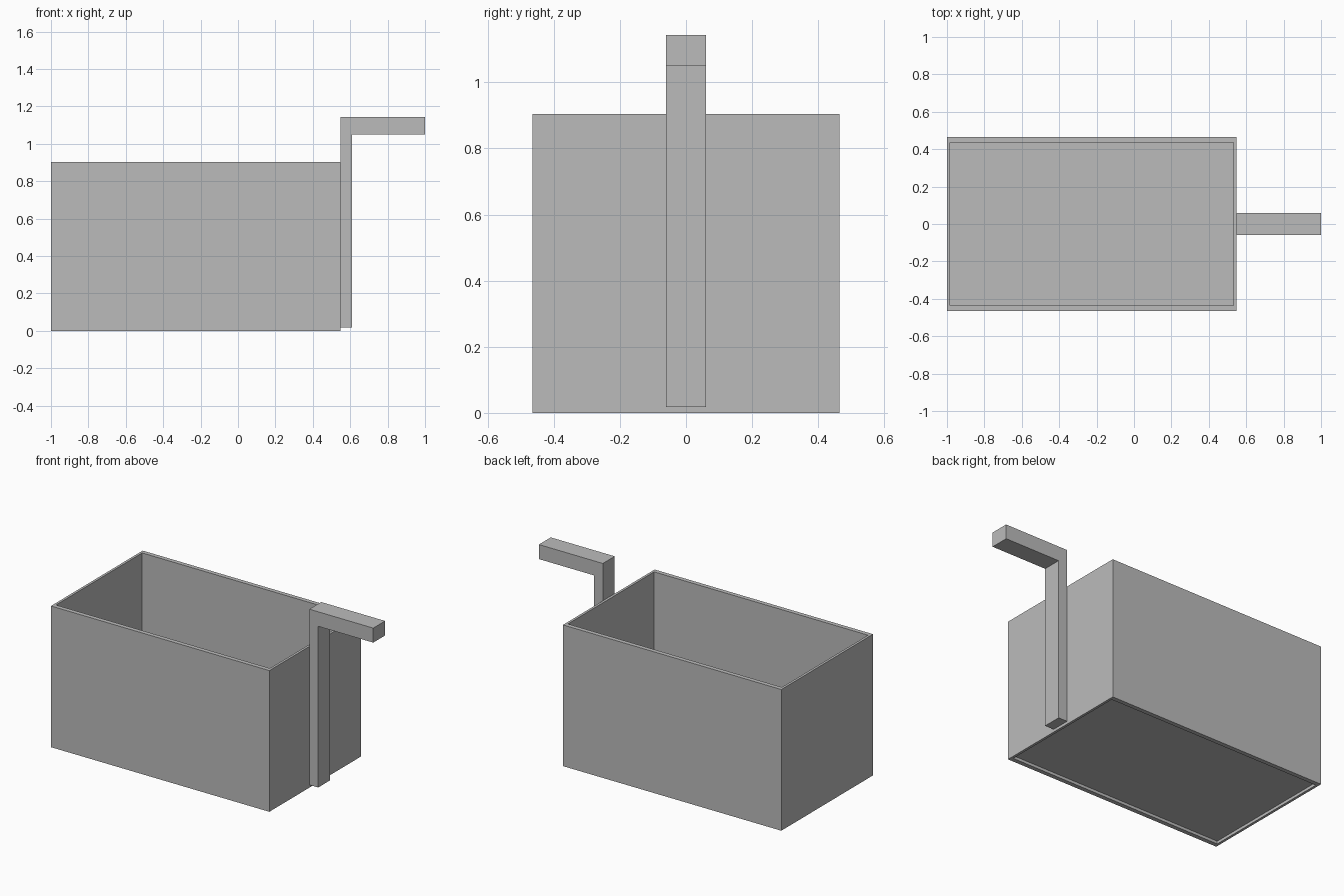
import bpy
import bmesh

if "Cube" in bpy.data.objects:
    bpy.data.objects.remove(bpy.data.objects["Cube"], do_unlink=True)

grey = bpy.data.materials.new("plain grey")
grey.use_nodes = True
grey.diffuse_color = (0.5, 0.5, 0.5, 1)
grey.node_tree.nodes["Principled BSDF"].inputs["Base Color"].default_value = grey.diffuse_color


def prism(name, outline, axis, start, end, hole=None):
    """Extrude an outline along axis (1 = y, 2 = z), with an optional matching hole."""
    bm = bmesh.new()

    def ring(points, level):
        return [bm.verts.new((a, level, b) if axis == 1 else (a, b, level)) for a, b in points]

    loops = [(ring(p, start), ring(p, end)) for p in (outline, hole) if p]
    n = len(outline)
    for low, high in loops:
        for i in range(n):
            j = (i + 1) % n
            bm.faces.new((low[i], low[j], high[j], high[i]))
    for side in (0, 1):
        if hole:
            outer, inner = loops[0][side], loops[1][side]
            for i in range(n):
                j = (i + 1) % n
                bm.faces.new((outer[i], outer[j], inner[j], inner[i]))
        else:
            bm.faces.new(loops[0][side])
    bmesh.ops.recalc_face_normals(bm, faces=bm.faces)
    mesh = bpy.data.meshes.new(name)
    bm.to_mesh(mesh)
    bm.free()
    mesh.materials.append(grey)
    obj = bpy.data.objects.new(name, mesh)
    bpy.context.collection.objects.link(obj)
    return obj


def rectangle(x0, x1, y):
    return [(x0, -y), (x1, -y), (x1, y), (x0, y)]


# Open box: four walls and a slightly raised floor
left, right = -1.0, 0.547
inner = rectangle(left + 0.016, right - 0.016, 0.436)
prism("box_walls", rectangle(left, right, 0.464), 2, 0, 0.904, inner)
prism("box_floor", inner, 2, 0.018, 0.036)

# Bent handle: upright against the end wall with an arm reaching outwards
bend = [(right, 0.018), (0.61, 0.018), (0.61, 1.05), (1.0, 1.05), (1.0, 1.143), (right, 1.143)]
prism("handle", bend, 1, -0.06, 0.06)
